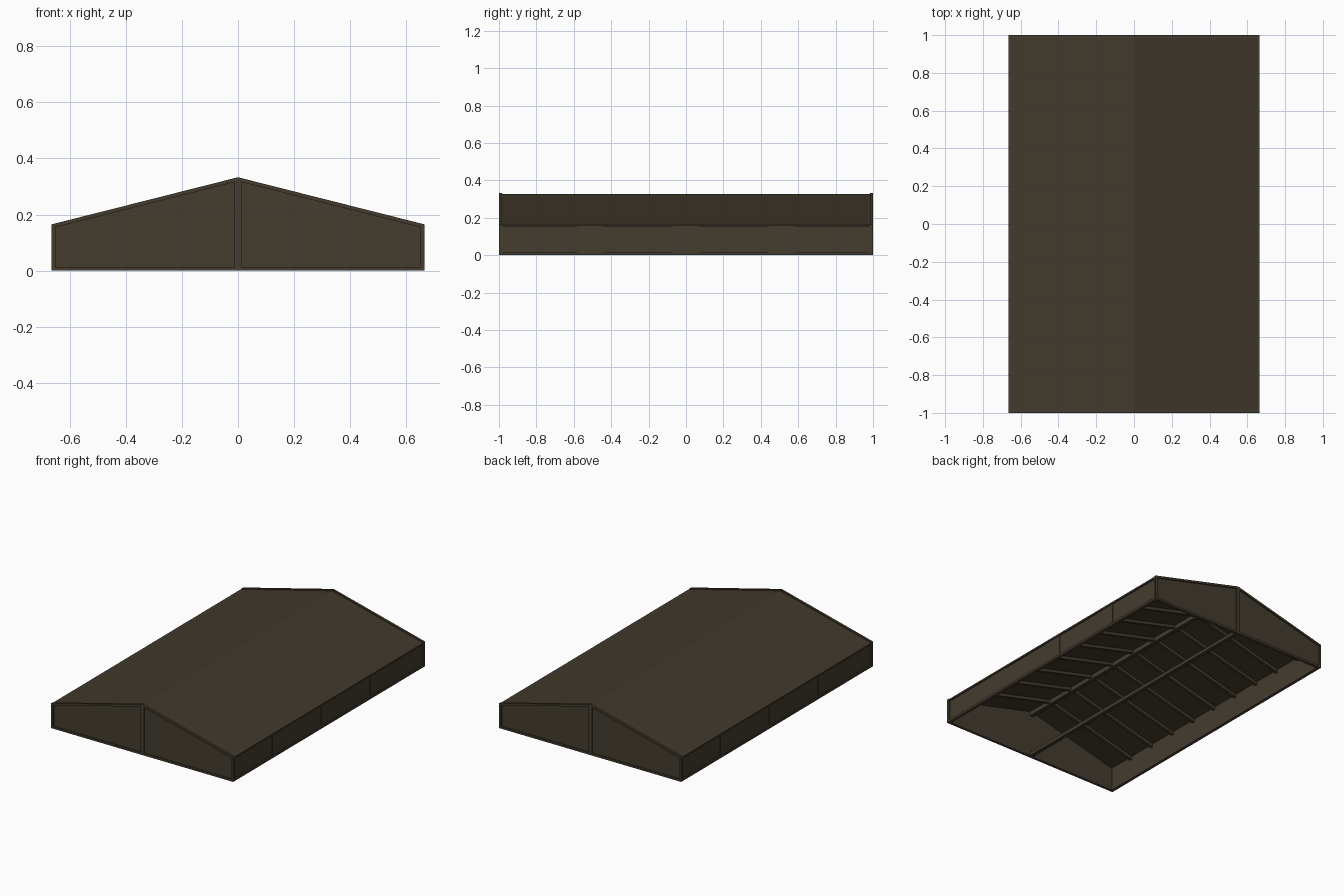
import bpy, bmesh

if "Cube" in bpy.data.objects:
    bpy.data.objects.remove(bpy.data.objects["Cube"])

W, L = 0.665, 1.0            # half width, half length
EAVE, RIDGE = 0.165, 0.333   # outer heights of the end frames
SLOPE = (RIDGE - EAVE) / W


def material(name, rgb):
    m = bpy.data.materials.new(name)
    m.diffuse_color = (*rgb, 1)
    m.use_nodes = True
    m.node_tree.nodes["Principled BSDF"].inputs["Base Color"].default_value = m.diffuse_color
    return m


WALL = material("olive brown wall", (0.056, 0.045, 0.028))
ROOF = material("dark brown roof", (0.053, 0.040, 0.025))
SILL = material("reddish sill", (0.085, 0.048, 0.040))


def prism(name, profile, y0, y1, mat):
    """Extrude an xz outline along y."""
    bm = bmesh.new()
    face = bm.faces.new([bm.verts.new((x, y0, z)) for x, z in profile])
    ext = bmesh.ops.extrude_face_region(bm, geom=[face])
    moved = [v for v in ext["geom"] if isinstance(v, bmesh.types.BMVert)]
    bmesh.ops.translate(bm, verts=moved, vec=(0, y1 - y0, 0))
    bmesh.ops.recalc_face_normals(bm, faces=bm.faces)
    me = bpy.data.meshes.new(name)
    bm.to_mesh(me)
    bm.free()
    me.materials.append(mat)
    ob = bpy.data.objects.new(name, me)
    bpy.context.collection.objects.link(ob)
    return ob


def box(name, x, y, z, mat):
    return prism(name, [(x[0], z[0]), (x[1], z[0]), (x[1], z[1]), (x[0], z[1])], *y, mat)


def top(x, drop=0):
    return RIDGE - SLOPE * abs(x) - drop


def chevron(name, half, upper, lower, y0, y1, mat):
    """Bent strip that follows both roof slopes."""
    xs = (-half, 0, half)
    prism(name, [(x, top(x, upper)) for x in xs] +
          [(x, top(x, lower)) for x in reversed(xs)], y0, y1, mat)


# Roof skin
chevron("roof", W - 0.002, 0.007, 0.016, -0.99, 0.99, ROOF)

# Rafters under the roof
for i in range(9):
    y = -0.8 + 0.2 * i
    chevron("rafter", W - 0.02, 0.014, 0.036, y - 0.01, y + 0.01, WALL)

# Ridge beam and floor beam
box("ridge_beam", (-0.0125, 0.0125), (-0.985, 0.985), (0.285, 0.315), WALL)
box("floor_beam", (-0.0125, 0.0125), (-0.985, 0.985), (0.001, 0.024), WALL)

# Gable ends: panel, rake boards, posts and sill
for s in (-1, 1):
    def span(a, b):
        return sorted((s * a, s * b))
    prism("gable_panel", [(-W + .005, 0.003), (W - .005, 0.003), (W - .005, top(W, .008)),
                          (0, top(0, .008)), (-W + .005, top(W, .008))],
          *span(0.982, 0.992), WALL)
    chevron("rake_board", W, 0, 0.014, *span(0.985, L), WALL)
    box("gable_post", (-0.0125, 0.0125), span(0.985, L), (0.004, 0.322), WALL)
    box("gable_rail", (-W, W), span(0.985, L), (0.004, 0.014), WALL)
    box("gable_sill", (-W, W), span(0.982, L), (0, 0.004), SILL)

# Side walls: panel, rails, posts and sill
for s in (-1, 1):
    def span(a, b):
        return sorted((s * a, s * b))
    box("side_panel", span(0.645, 0.656), (-0.985, 0.985), (0.003, 0.158), WALL)
    box("side_bottom_rail", span(0.65, W), (-0.985, 0.985), (0.004, 0.015), WALL)
    box("eave_rail", span(0.65, W), (-0.985, 0.985), (0.150, 0.161), WALL)
    box("side_sill", span(0.645, W), (-0.982, 0.982), (0, 0.004), SILL)
    for y in (-0.51, 0, 0.51):
        box("side_post", span(0.65, 0.659), (y - 0.07, y + 0.07), (0.015, 0.150), WALL)
    for e in (-1, 1):
        box("corner_post", span(0.651, W), sorted((e * 0.984, e * L)), (0.004, 0.162), WALL)
